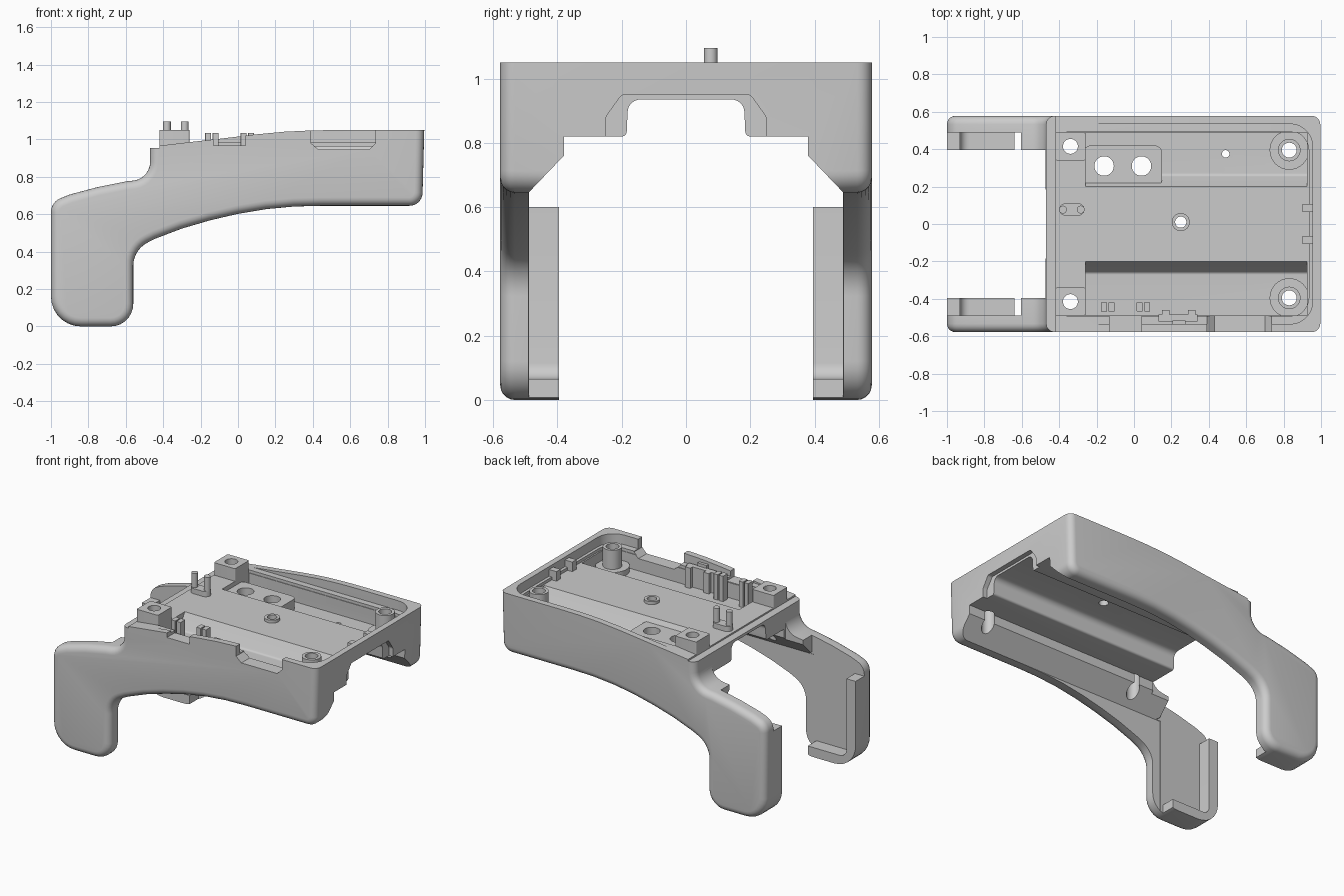
import bpy, bmesh, math
from mathutils import Vector, Matrix

if "Cube" in bpy.data.objects:
    bpy.data.objects.remove(bpy.data.objects["Cube"])


def rounded(corners, n=7):
    """Closed outline from (u, v, radius) corners, radius optional."""
    out = []
    for i, c in enumerate(corners):
        p = Vector(c[:2])
        r = c[2] if len(c) > 2 else 0
        if not r:
            out.append(p)
            continue
        a = (Vector(corners[i - 1][:2]) - p).normalized()
        b = (Vector(corners[(i + 1) % len(corners)][:2]) - p).normalized()
        half = a.angle(b) / 2
        centre = p + (a + b).normalized() * r / math.sin(half)
        t = r / math.tan(half)
        s, e = p + a * t - centre, p + b * t - centre
        ang = s.angle_signed(e)
        for k in range(n + 1):
            out.append(centre + Matrix.Rotation(-ang * k / n, 2) @ s)
    return out


def finish(name, bm):
    bmesh.ops.recalc_face_normals(bm, faces=bm.faces)
    me = bpy.data.meshes.new(name)
    bm.to_mesh(me)
    bm.free()
    ob = bpy.data.objects.new(name, me)
    bpy.context.collection.objects.link(ob)
    return ob


def prism(name, corners, axis, lo, hi, bevel=0):
    """Extrude an outline along one axis, optionally rounding both end rims."""
    place = {'x': lambda p, t: (t, p[0], p[1]),
             'y': lambda p, t: (p[0], t, p[1]),
             'z': lambda p, t: (p[0], p[1], t)}[axis]
    pts = rounded(corners)
    bm = bmesh.new()
    A = [bm.verts.new(place(p, lo)) for p in pts]
    B = [bm.verts.new(place(p, hi)) for p in pts]
    caps = [bm.faces.new(A), bm.faces.new(B[::-1])]
    for i in range(len(pts)):
        j = (i + 1) % len(pts)
        bm.faces.new((A[j], A[i], B[i], B[j]))
    bmesh.ops.recalc_face_normals(bm, faces=bm.faces)
    if bevel:
        rim = [e for f in caps for e in f.edges]
        bmesh.ops.bevel(bm, geom=rim, offset=bevel, segments=5, profile=0.5,
                        affect='EDGES', clamp_overlap=False)
    return finish(name, bm)


def slab(name, x0, x1, y0, y1, z0, z1, r=0):
    return prism(name, [(x0, y0, r), (x1, y0, r), (x1, y1, r), (x0, y1, r)], 'z', z0, z1)


def rod(name, x, y, r, z0, z1, n=32):
    bm = bmesh.new()
    bmesh.ops.create_cone(bm, cap_ends=True, segments=n, radius1=r, radius2=r, depth=z1 - z0,
                          matrix=Matrix.Translation((x, y, (z0 + z1) / 2)))
    return finish(name, bm)


def cut(ob, cutter):
    """Subtract the cutter and discard it."""
    cutter.hide_render = True
    m = ob.modifiers.new("cut", 'BOOLEAN')
    m.operation, m.solver, m.object = 'DIFFERENCE', 'EXACT', cutter
    bpy.context.view_layer.objects.active = ob
    bpy.ops.object.modifier_apply(modifier=m.name)
    bpy.data.objects.remove(cutter)


# Main body: side silhouette extruded across the width, outer rims rounded
body = prism("bracket_body", [
    (-1, 0, .16), (-.56, 0, .12), (-.56, .41, .14), (-.44, .47), (-.3, .523), (-.15, .567),
    (0, .602), (.15, .627), (.3, .641), (.45, .645), (.985, .645, .07), (1, 1.2),
    (-.47, 1.2), (-.47, .79, .1), (-.6, .775), (-.75, .745), (-.9, .705), (-1, .665, .08)],
    'y', -.578, .578, .045)

# Sloping top rim
cut(body, prism("c", [(-.6, .95), (-.42, .955), (-.42, .966), (-.26, .985), (-.1, 1.003), (.1, 1.027),
                      (.25, 1.041), (.4, 1.048), (.55, 1.05), (1.1, 1.05), (1.1, 1.3), (-.6, 1.3)],
                'y', -.7, .7))

# Stepped channel along the underside
half = [(.49, -.1), (.49, .645), (.38, .76), (.38, .82), (.185, .82, .015), (.18, .935, .04)]
cut(body, prism("c", half + [(-c[0],) + c[1:] for c in half[::-1]], 'x', -.62, 1.1))
flare = [(.25, .8), (.25, .88, .03), (.2, .95, .02)]
cut(body, prism("c", flare + [(-c[0],) + c[1:] for c in flare[::-1]], 'x', .96, 1.1))

# Gap between the legs, and leg pockets that leave front and bottom flanges
cut(body, slab("c", -1.1, -.472, -.395, .395, -.2, 1.4))
cut(body, prism("c", [(-.93, .065, .05), (-.64, .065), (-.64, -.1), (-.5, -.1), (-.5, .6), (-.605, .66),
                      (-.605, 1), (-1.1, 1), (-1.1, .6), (-.93, .6)], 'y', -.488, .488))

# Tray: rim step, raised centre floor and a deeper trough on each side
cut(body, prism("c", [(-.6, -.535), (.955, -.535, .12), (.955, .535, .12), (-.6, .535)], 'z', .985, 1.4))
cut(body, prism("c", [(-.61, -.492), (.935, -.492, .1), (.935, .492, .1), (-.61, .492)], 'z', .965, 1.41))
for s in (-1, 1):
    trough = prism("c", [(.2, 1.2), (.2, .966), (.26, .862, .02), (.488, .862), (.488, 1.2)], 'x', -.26, .925)
    trough.scale.y = s
    if s < 0:
        for v in trough.data.vertices:
            v.co.y *= -1
        trough.data.flip_normals()
        trough.scale.y = 1
    cut(body, trough)

# Finger notches in the front rim
cut(body, prism("c", [(.39, 1.2), (.39, .98), (.43, .945), (.7, .945), (.735, .98), (.735, 1.2)],
                'y', -.7, -.45))
cut(body, slab("c", -.13, .04, -.7, -.48, .968, 1.2))

# Screw posts: square blocks at the open end, round bosses at the closed end
parts = [body]
drills = [(.49, .375, .02, body)]
for s, side in ((-1, "front"), (1, "back")):
    y = s * .415
    block = slab(side + "_corner_block", -.42, -.26, y - .075, y + .075, .9, 1.05, .008)
    disc = rod(side + "_boss_base", .83, s * .395, .105, .84, .9)
    post = rod(side + "_boss_post", .83, s * .395, .06, .85, 1.03)
    parts += [block, disc, post]
    drills += [(-.34, y, .04, block), (-.34, y, .04, body)]
    drills += [(.83, s * .395, .04, o) for o in (disc, post, body)]

# Raised plate with two large holes
plate = slab("hole_plate", -.27, .15, .2, .42, .84, .935, .04)
parts.append(plate)
for x in (-.16, .04):
    drills += [(x, .31, .052, plate), (x, .31, .052, body)]

# Centre hole collar
collar = rod("centre_collar", .25, .01, .048, .95, .985)
parts.append(collar)
drills += [(.25, .01, .03, collar), (.25, .01, .03, body)]

for x, y, r, ob in drills:
    cut(ob, rod("c", x, y, r, .3, 1.4, 28))

# Locating pegs on an oval foot
parts.append(slab("peg_foot", -.4, -.265, .045, .11, .94, 1.0, .032))
for i, x in enumerate((-.38, -.285)):
    parts.append(rod("locating_peg_%d" % i, x, .077, .021, .94, 1.095, 24))

# Clip prongs in the front trough
for x in (-.14, .05):
    for d in (-.02, .02):
        parts.append(slab("clip_prong", x + d - .016, x + d + .016, -.468, -.418, .84, 1.035, .004))

# Latch on the front wall and guides on the end wall
parts.append(slab("front_latch", .13, .34, -.52, -.485, .84, 1.0))
parts.append(slab("front_latch_tab", .205, .275, -.55, -.515, .9, 1.02))
for x in (.17, .31):
    parts.append(slab("latch_guide", x - .02, x + .02, -.49, -.46, .84, 1.0))
for y in (-.085, .085):
    parts.append(slab("end_guide", .9, .96, y - .022, y + .022, .95, 1.03))

# Smooth curves, crisp corners
for ob in parts:
    bpy.ops.object.select_all(action='DESELECT')
    ob.select_set(True)
    bpy.context.view_layer.objects.active = ob
    bpy.ops.object.shade_smooth_by_angle(angle=math.radians(30))
